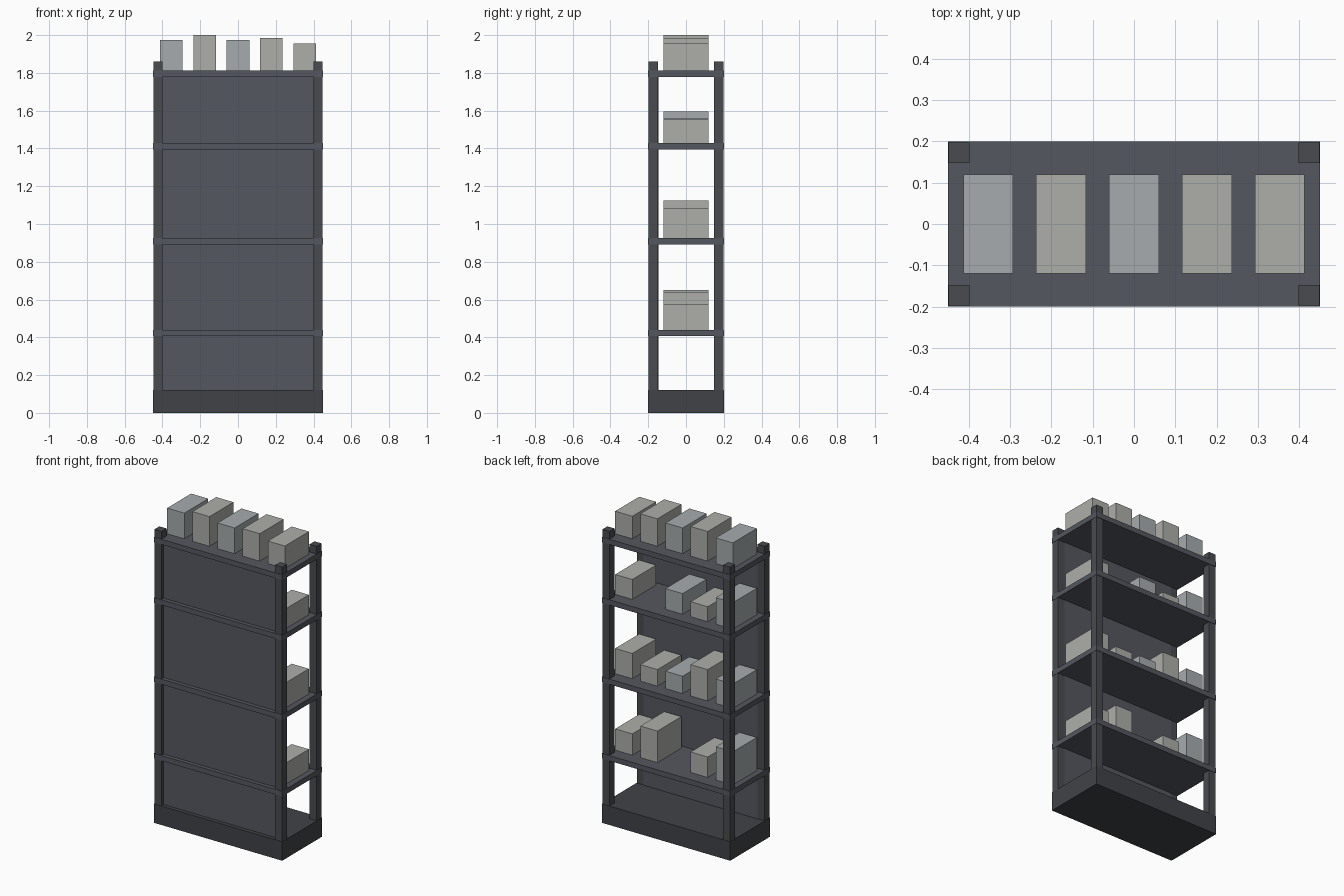
import bpy

if "Cube" in bpy.data.objects:
    bpy.data.objects.remove(bpy.data.objects["Cube"])


def material(name, rgb):
    m = bpy.data.materials.new(name)
    m.diffuse_color = (*rgb, 1)
    m.use_nodes = True
    m.node_tree.nodes["Principled BSDF"].inputs["Base Color"].default_value = m.diffuse_color
    return m


FRAME = material("dark_metal", (0.065, 0.070, 0.078))
SHELF = material("slate_shelf", (0.090, 0.096, 0.115))
BASE = material("dark_base", (0.053, 0.055, 0.062))
COOL = material("cool_grey", (0.38, 0.41, 0.42))
WARM = material("warm_grey", (0.42, 0.42, 0.40))


def block(name, x, y, z, mat):
    """Box from (min, max) ranges on each axis."""
    bpy.ops.mesh.primitive_cube_add(size=1, location=[sum(r) / 2 for r in (x, y, z)])
    ob = bpy.context.object
    ob.name = name
    ob.scale = [r[1] - r[0] for r in (x, y, z)]
    bpy.ops.object.transform_apply(location=False, rotation=False, scale=True)
    ob.data.materials.append(mat)
    return ob


def around(centre, size):
    return (centre - size / 2, centre + size / 2)


# Plinth
block("plinth", (-0.45, 0.45), (-0.2, 0.2), (0, 0.12), BASE)

# Corner posts
for sx, side in ((-1, "left"), (1, "right")):
    for sy, end in ((-1, "front"), (1, "rear")):
        block(f"post_{end}_{side}", around(sx * 0.4235, 0.05),
              around(sy * 0.1725, 0.05), (0.12, 1.86), FRAME)

# Closing panel between the front posts
block("panel", (-0.4, 0.4), (-0.175, -0.145), (0.12, 1.79), SHELF)

# Shelves with their rows of boxes (0 = empty slot)
rows = [
    (0.44, (0.21, 0.13, 0, 0.20, 0.135)),
    (0.925, (0.155, 0.199, 0.11, 0.105, 0.16)),
    (1.428, (0.168, 0.095, 0.131, 0, 0.126)),
    (1.812, (0.163, 0.188, 0.163, 0.174, 0.143)),
]
for level, (top, heights) in enumerate(rows, 1):
    block(f"shelf_{level}", (-0.45, 0.45), (-0.2, 0.2), (top - 0.033, top), SHELF)
    for slot, h in enumerate(heights):
        if h:
            block(f"box_{level}_{slot + 1}", around((slot - 2) * 0.1765, 0.12),
                  (-0.12, 0.12), (top, top + h), COOL if slot in (0, 2) else WARM)
